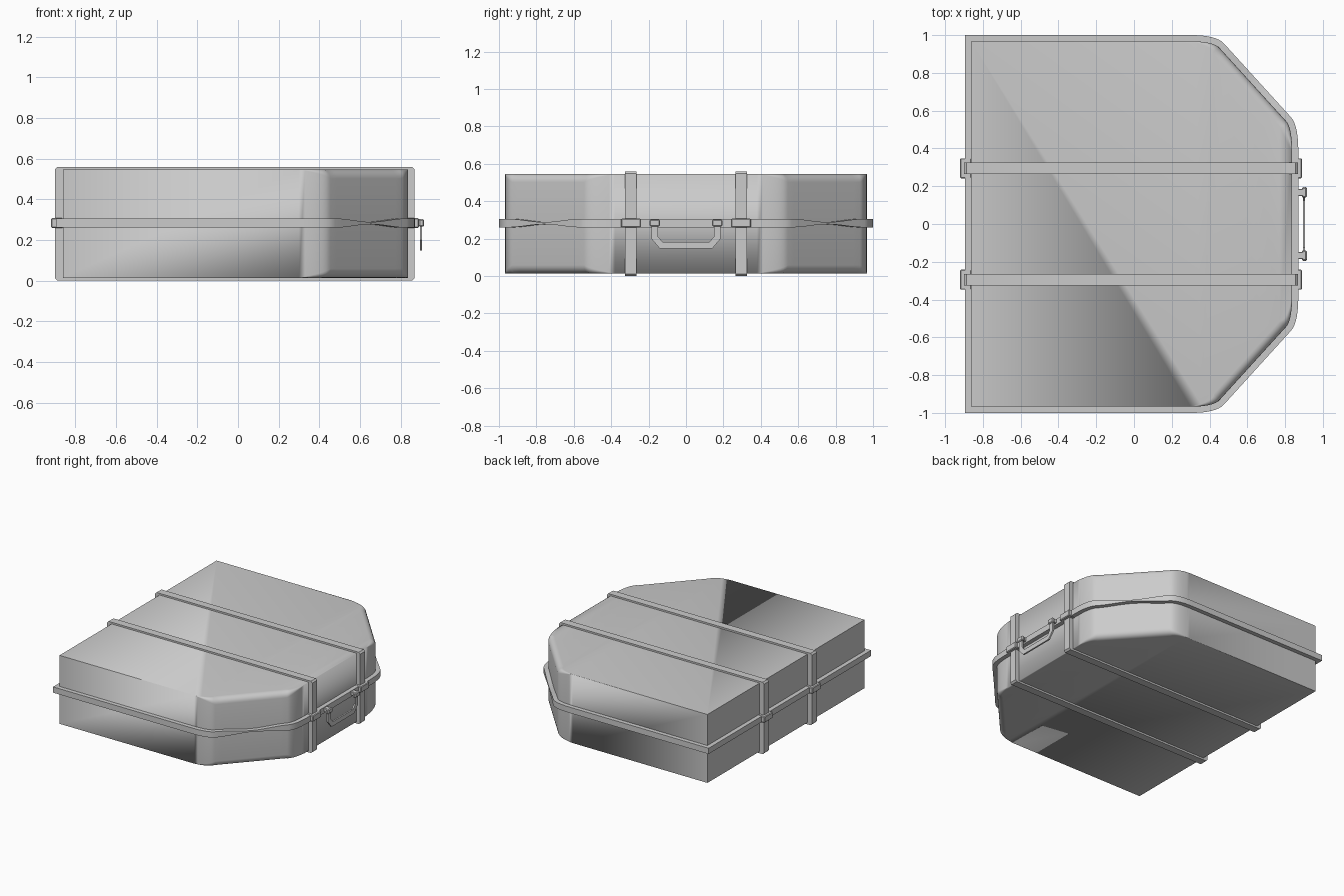
import bpy, bmesh
from math import sin, cos, pi
from mathutils import Vector

if "Cube" in bpy.data.objects:
    bpy.data.objects.remove(bpy.data.objects["Cube"])


def finish(name, bm, angle=30):
    bmesh.ops.remove_doubles(bm, verts=bm.verts, dist=0.0003)
    bmesh.ops.recalc_face_normals(bm, faces=bm.faces)
    me = bpy.data.meshes.new(name)
    bm.to_mesh(me)
    bm.free()
    ob = bpy.data.objects.new(name, me)
    bpy.context.collection.objects.link(ob)
    bpy.ops.object.select_all(action='DESELECT')
    ob.select_set(True)
    bpy.context.view_layer.objects.active = ob
    bpy.ops.object.shade_smooth_by_angle(angle=angle * pi / 180)
    return ob


def loft(name, rings, closed=True):
    """Skin between rings; either join last to first or cap both ends."""
    bm = bmesh.new()
    vs = [[bm.verts.new(p) for p in r] for r in rings]
    n = len(vs[0])
    for i in range(len(vs) if closed else len(vs) - 1):
        a, b = vs[i], vs[(i + 1) % len(vs)]
        for j in range(n):
            k = (j + 1) % n
            bm.faces.new((a[j], a[k], b[k], b[j]))
    if not closed:
        bm.faces.new(vs[0])
        bm.faces.new(vs[-1])
    return finish(name, bm)


def box(name, lo, hi, bev=0.005):
    bm = bmesh.new()
    bmesh.ops.create_cube(bm, size=1)
    for v in bm.verts:
        v.co = [l + (c + 0.5) * (h - l) for c, l, h in zip(v.co, lo, hi)]
    bmesh.ops.bevel(bm, geom=bm.edges[:], offset=bev, segments=1, affect='EDGES')
    return finish(name, bm)


def bez(a, b, c, t):
    return Vector(a) * (1 - t) ** 2 + Vector(b) * 2 * t * (1 - t) + Vector(c) * t * t


# plan outline: point, edge rounding, rim half-height
half = [(Vector((-0.862, -0.967)), 0, 0.0225)]
N = 8
for i in range(N + 1):
    t = i / N
    half.append((bez((0.30, -0.967), (0.424, -0.967), (0.455, -0.93), t), 0.045 * t, 0.0225))
for i in range(1, 12):
    t = i / 12
    p = Vector((0.455, -0.93)).lerp(Vector((0.805, -0.545)), t)
    half.append((p, 0.045, 0.0225 - 0.017 * sin(pi * t) ** 2))
for i in range(N + 1):
    t = i / N
    half.append((bez((0.805, -0.545), (0.837, -0.51), (0.837, -0.38), t), 0.045 * (1 - t), 0.0225))
outline = half + [(Vector((p.x, -p.y)), r, h) for p, r, h in reversed(half)]
pts = [o[0] for o in outline]


def mitre(i):
    a, b, c = pts[i - 1], pts[i], pts[(i + 1) % len(pts)]
    d1, d2 = (b - a).normalized(), (c - b).normalized()
    n1, n2 = Vector((d1.y, -d1.x)), Vector((d2.y, -d2.x))
    return (n1 + n2) / (1 + n1.dot(n2))


norms = [mitre(i) for i in range(len(pts))]

# case body with rounded edges along the angled corners
Z0, Z1, ZM, STEPS = 0.014, 0.547, 0.283, 5
rings = []
for end in (0, 1):
    for s in range(STEPS + 1):
        a = pi / 2 * (s if end == 0 else STEPS - s) / STEPS
        ring = []
        for (p, r, h), n in zip(outline, norms):
            q = p - n * r * (1 - sin(a))
            dz = r * (1 - cos(a))
            ring.append((q.x, q.y, Z0 + dz if end == 0 else Z1 - dz))
        rings.append(ring)
loft("case_body", rings, closed=False)

# rim band around the middle, pinched at the angled corners
secs = []
for (p, r, h), n in zip(outline, norms):
    i, o = p - n * 0.01, p + n * 0.033
    secs.append([(i.x, i.y, ZM - h), (o.x, o.y, ZM - h), (o.x, o.y, ZM + h), (i.x, i.y, ZM + h)])
loft("rim_band", secs)

# handle grip path (y, z): outer and inner lines
outer = [(-0.185, 0.28), (-0.185, 0.20), (-0.14, 0.147), (0.14, 0.147), (0.185, 0.20), (0.185, 0.28)]
inner = [(-0.15, 0.28), (-0.15, 0.212), (-0.125, 0.182), (0.125, 0.182), (0.15, 0.212), (0.15, 0.28)]
loft("handle_grip", [[(0.894, *o), (0.906, *o), (0.906, *i), (0.894, *i)]
                     for o, i in zip(outer, inner)], closed=False)


def frame(x0, x1, z0, z1, c):
    return [(x0 + c, z0), (x1 - c, z0), (x1, z0 + c), (x1, z1 - c),
            (x1 - c, z1), (x0 + c, z1), (x0, z1 - c), (x0, z0 + c)]


for s, side in ((-1, "front"), (1, "back")):
    # strap running round the case
    y = 0.295 * s
    fo, fi = frame(-0.90, 0.868, 0, 0.56, 0.012), frame(-0.855, 0.83, 0.022, 0.54, 0.004)
    loft("strap_" + side, [[(o[0], y - 0.03, o[1]), (o[0], y + 0.03, o[1]),
                            (i[0], y + 0.03, i[1]), (i[0], y - 0.03, i[1])] for o, i in zip(fo, fi)])
    # clasps where strap meets rim
    box("clasp_right_" + side, (0.83, y - 0.053, 0.259), (0.89, y + 0.053, 0.307))
    box("clasp_left_" + side, (-0.92, y - 0.053, 0.259), (-0.86, y + 0.053, 0.307))
    # handle lugs
    y = 0.167 * s
    box("handle_stem_" + side, (0.85, y - 0.018, 0.272), (0.90, y + 0.018, 0.302), 0.003)
    box("handle_lug_" + side, (0.89, y - 0.028, 0.265), (0.915, y + 0.028, 0.302), 0.006)
